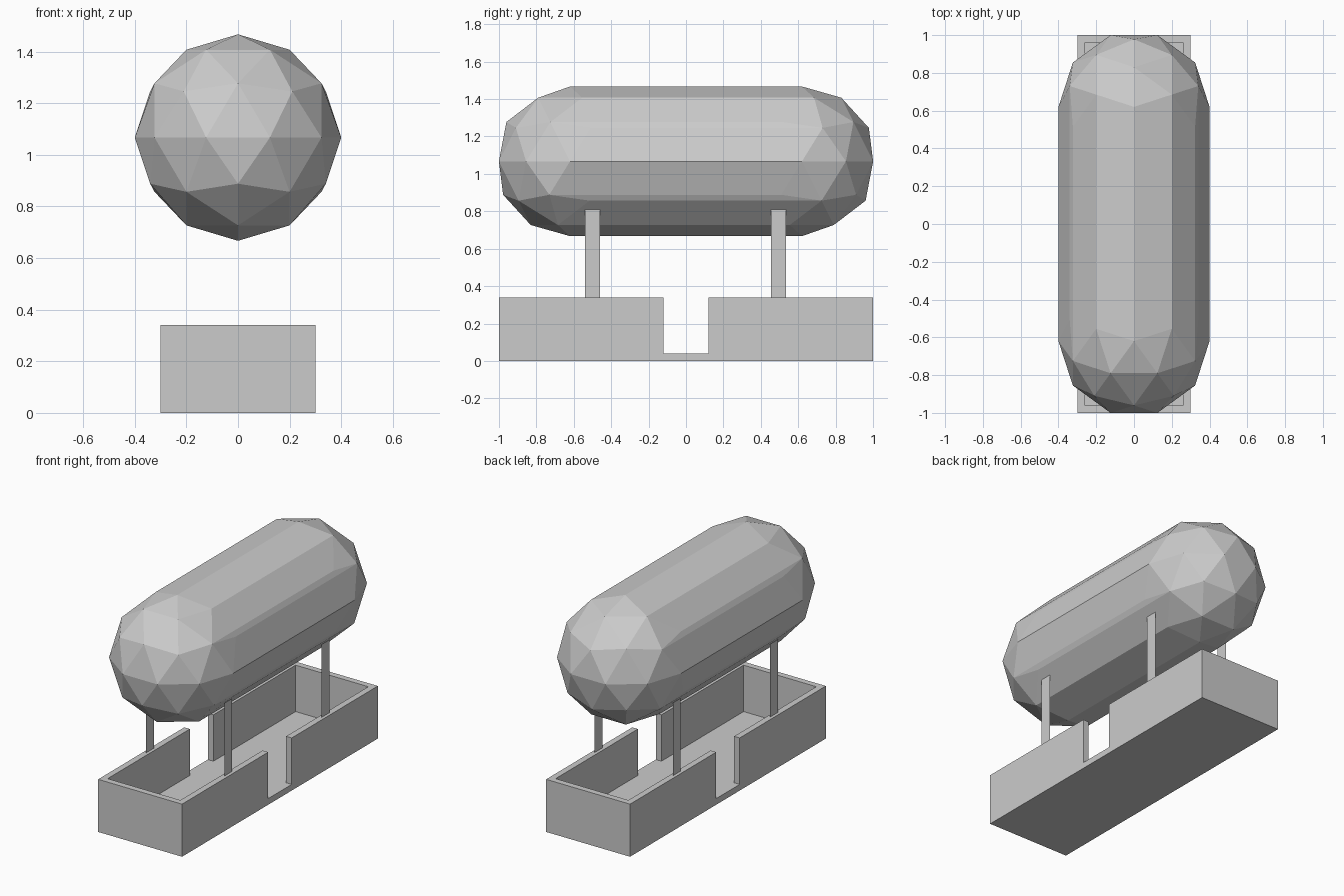
import bpy, bmesh
from math import radians
from mathutils import Matrix

if "Cube" in bpy.data.objects:
    bpy.data.objects.remove(bpy.data.objects["Cube"])


def make_object(name, bm):
    mesh = bpy.data.meshes.new(name)
    bm.to_mesh(mesh)
    bm.free()
    obj = bpy.data.objects.new(name, mesh)
    bpy.context.collection.objects.link(obj)
    return obj


def prism(name, outline, z0, z1):
    bm = bmesh.new()
    face = bm.faces.new([bm.verts.new((x, y, z0)) for x, y in outline])
    top = bmesh.ops.extrude_face_region(bm, geom=[face])["geom"]
    bmesh.ops.translate(bm, vec=(0, 0, z1 - z0),
                        verts=[g for g in top if isinstance(g, bmesh.types.BMVert)])
    bmesh.ops.recalc_face_normals(bm, faces=bm.faces)
    return make_object(name, bm)


# Envelope: skin stretched over two low-poly balls
bm = bmesh.new()
for y in (-0.62, 0.62):
    bmesh.ops.create_icosphere(
        bm, subdivisions=2, radius=0.4,
        matrix=Matrix.Translation((0, y, 1.067)) @ Matrix.Rotation(radians(90), 4, 'Z'))
bmesh.ops.delete(bm, geom=bm.faces[:], context='FACES_ONLY')
bmesh.ops.delete(bm, geom=bm.edges[:], context='EDGES_FACES') if not bm.verts else None
hull = bmesh.ops.convex_hull(bm, input=bm.verts[:])
inside = {g for g in hull["geom_interior"] if isinstance(g, bmesh.types.BMVert)}
bmesh.ops.delete(bm, geom=list(inside), context='VERTS')
bmesh.ops.delete(bm, geom=[e for e in bm.edges if not e.link_faces], context='EDGES')
bmesh.ops.dissolve_limit(bm, angle_limit=radians(0.5), verts=bm.verts[:], edges=bm.edges[:])
bmesh.ops.recalc_face_normals(bm, faces=bm.faces)
make_object("envelope", bm)

# Gondola: open tray with a doorway in each long side
gondola = prism("gondola", [(-.3, -1), (.3, -1), (.3, 1), (-.3, 1)], 0, 0.34)
w, l, d, out = 0.26, 0.96, 0.12, 0.4
cutter = prism("gondola_cutter", [
    (-w, -l), (w, -l), (w, -d), (out, -d), (out, d), (w, d),
    (w, l), (-w, l), (-w, d), (-out, d), (-out, -d), (-w, -d)], 0.04, 0.5)
cutter.hide_render = True
cut = gondola.modifiers.new("hollow", 'BOOLEAN')
cut.operation = 'DIFFERENCE'
cut.solver = 'EXACT'
cut.object = cutter
bpy.context.view_layer.objects.active = gondola
bpy.ops.object.modifier_apply(modifier=cut.name)
bpy.data.objects.remove(cutter)

# Struts: thin flat strips from the walls up into the envelope
for side, x in (("left", -0.28), ("right", 0.28)):
    for end, y in (("front", -0.5), ("back", 0.495)):
        bm = bmesh.new()
        bm.faces.new([bm.verts.new((x, y + dy, z)) for dy, z in
                      ((-.04, .34), (.04, .34), (.04, .84), (-.04, .84))])
        make_object(f"{end}_{side}_strut", bm)
